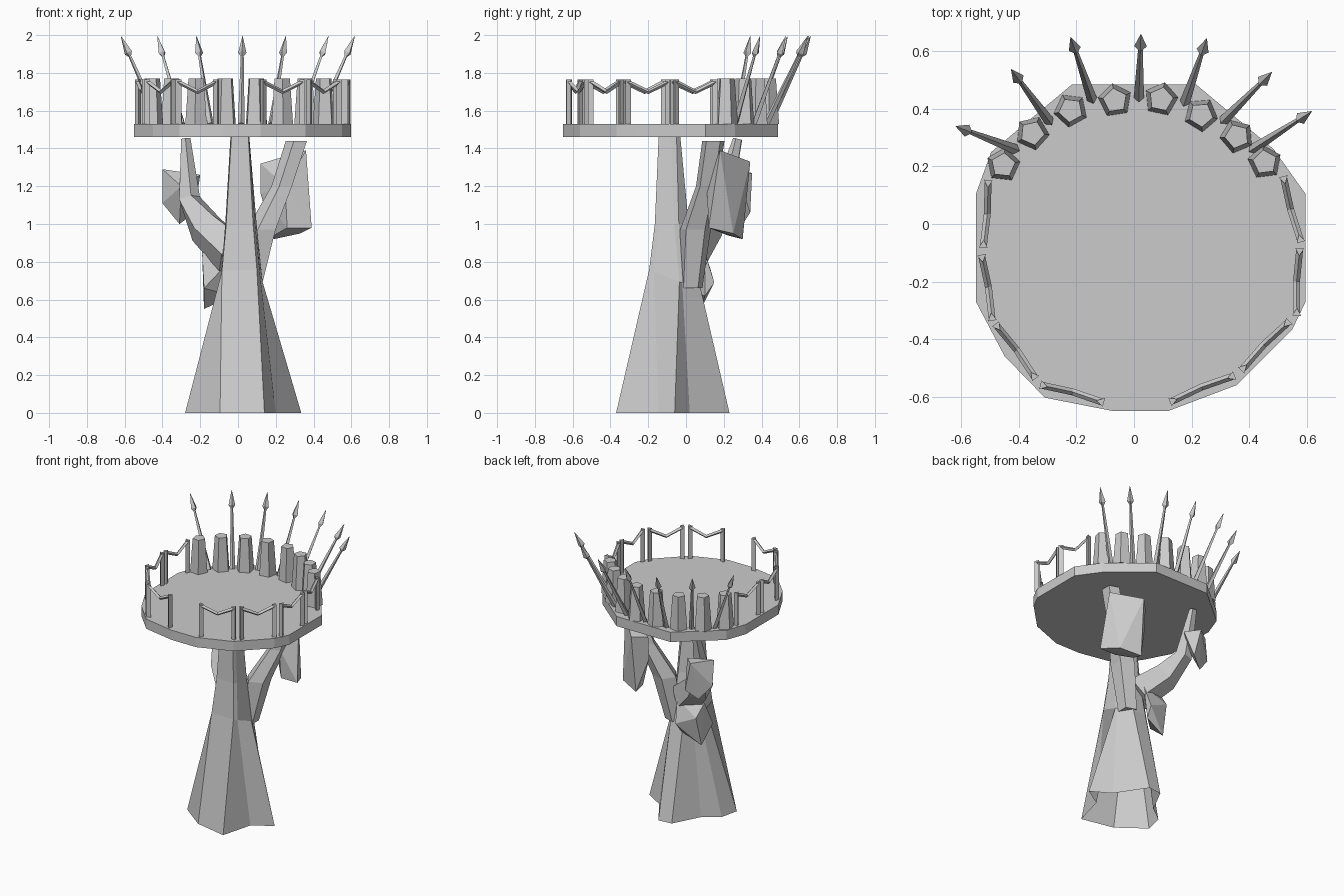
import bpy, bmesh, math
from mathutils import Vector

cube = bpy.data.objects.get("Cube")
if cube:
    bpy.data.objects.remove(cube, do_unlink=True)

grey = bpy.data.materials.new("stone_grey")
grey.use_nodes = True
colour = (0.6, 0.6, 0.6, 1)
grey.diffuse_color = colour
grey.node_tree.nodes["Principled BSDF"].inputs["Base Color"].default_value = colour


def finish(name, bm):
    bmesh.ops.recalc_face_normals(bm, faces=bm.faces)
    mesh = bpy.data.meshes.new(name)
    bm.to_mesh(mesh)
    bm.free()
    mesh.materials.append(grey)
    obj = bpy.data.objects.new(name, mesh)
    bpy.context.collection.objects.link(obj)
    return obj


def loft(name, rings, cap_start=True):
    """Skin a stack of rings that share the same point count."""
    bm = bmesh.new()
    loops = [[bm.verts.new(p) for p in ring] for ring in rings]
    n = len(loops[0])
    for a, b in zip(loops, loops[1:]):
        for i in range(n):
            j = (i + 1) % n
            bm.faces.new((a[i], a[j], b[j], b[i]))
    if cap_start:
        bm.faces.new(loops[0][::-1])
    bm.faces.new(loops[-1])
    return finish(name, bm)


def ring(centre, axis, radius, sides, turn=0.0):
    q = Vector(axis).to_track_quat('Z', 'Y')
    return [Vector(centre) + q @ Vector((radius * math.cos(turn + math.tau * i / sides),
                                         radius * math.sin(turn + math.tau * i / sides), 0))
            for i in range(sides)]


def limb(name, path, radii, sides=5):
    """Tapered tube along a path."""
    pts = [Vector(p) for p in path]
    rings = []
    for i, p in enumerate(pts):
        axis = pts[min(i + 1, len(pts) - 1)] - pts[max(i - 1, 0)]
        rings.append(ring(p, axis, radii[i], sides))
    return loft(name, rings)


def clump(name, points):
    bm = bmesh.new()
    for p in points:
        bm.verts.new(p)
    res = bmesh.ops.convex_hull(bm, input=bm.verts)
    bmesh.ops.delete(bm, geom=[v for v in res["geom_interior"]
                               if isinstance(v, bmesh.types.BMVert)], context='VERTS')
    return finish(name, bm)


UP = Vector((0, 0, 1))

# Platform
LOW, DECK = 1.46, 1.53
outline = [(-.215, .486), (.215, .486), (.486, .26), (.597, .104), (.597, -.27),
           (.55, -.368), (.358, -.56), (.12, -.65), (-.076, -.65), (-.31, -.604),
           (-.45, -.46), (-.55, -.27), (-.55, .104), (-.497, .25)]
loft("platform", [[(x, y, z) for x, y in outline] for z in (LOW, DECK)])

# Trunk with root flares, open underneath; the waist slopes down to the back
root = [(-.095, -.32), (.14, -.37), (.2, -.145), (.335, -.06), (.2, .02),
        (.06, .23), (-.04, .22), (-.14, .03), (-.25, -.05), (-.28, -.18)]
waist = [(-.085, -.18), (.1, -.195), (.115, -.17), (.13, -.035), (.125, -.02),
         (.07, .08), (-.03, .08), (-.08, .03), (-.09, -.03), (-.09, -.1)]
crown = [(-.035, -.14), (.055, -.145), (.06, -.12), (.06, -.08), (.06, -.05),
         (.03, -.03), (-.01, -.03), (-.035, -.045), (-.04, -.07), (-.04, -.1)]
neck = [(.55 * a + .45 * c, .4 * b + .6 * d) for (a, b), (c, d) in zip(waist, crown)]
trunk_rings = [[(x, y, z) for x, y in profile] for profile, z in
               ((root, 0), (neck, 1.0), (crown, LOW))]
trunk_rings.insert(1, [(x, y, .68 - .4 * y) for x, y in waist])
loft("trunk", trunk_rings, cap_start=False)

# Branches: the left one is cut level, the right one bends upward
stem = [((.07, .025, .66), .065), ((.13, .05, .97), .085),
        ((.237, .11, 1.2), .06), ((.315, .145, 1.44), .062)]
loft("left_branch", [ring(c, UP, r, 5) for c, r in stem])
limb("right_branch", [(-.02, .0, .84), (-.17, .1, .98), (-.26, .19, 1.13), (-.275, .275, 1.45)],
     [.12, .1, .06, .026])

# Foliage clumps
clump("left_foliage", [(.12, .26, 1.32), (.2, .34, 1.33), (.36, .18, 1.39), (.39, .12, .98),
                       (.25, .11, 1.2), (.33, .25, .95), (.19, .3, .92), (.12, .25, 1.16),
                       (.19, .22, .94), (.26, .12, .98)])
clump("right_foliage", [(-.4, .25, 1.29), (-.28, .35, 1.27), (-.2, .27, 1.26), (-.31, .3, 1.0),
                        (-.4, .27, 1.11), (-.23, .34, 1.06), (-.3, .19, 1.2)])
clump("lower_foliage", [(-.19, .06, .85), (.0, .1, .85), (-.18, .08, .55), (-.17, .13, .76),
                        (-.02, .15, .69), (-.18, -.05, .66), (-.03, .1, .62)])

# Tapered pentagonal merlons along the back
merlons = [(-.455, .205), (-.354, .316), (-.22, .396), (-.066, .43),
           (.094, .434), (.233, .38), (.358, .305), (.455, .215)]
for i, (x, y) in enumerate(merlons):
    turn = math.atan2(y, x) + math.pi
    loft(f"merlon_{i + 1}", [ring((x, y, DECK), UP, .06, 5, turn),
                             ring((x, y, 1.77), UP, .043, 5, turn)])

# Outward leaning spears: foot x, y then tip x, y
spears = [(-.413, .26, -.62, .34), (-.295, .358, -.427, .538), (-.146, .434, -.22, .65),
          (.017, .44, .024, .66), (.177, .424, .253, .645), (.312, .361, .479, .528),
          (.413, .26, .618, .392)]
for i, (fx, fy, tx, ty) in enumerate(spears):
    foot, tip = Vector((fx, fy, DECK)), Vector((tx, ty, 1.995))
    axis = tip - foot
    profile = [(0, .018), (.77, .008), (.81, .022), (1, .001)]
    loft(f"spear_{i + 1}", [ring(foot + axis * t, axis, r, 4) for t, r in profile])

# Railing sections: two posts and a sagging rail, start x, y then end x, y
sections = [(-.507, .15, -.524, -.08), (-.53, -.11, -.493, -.333), (-.48, -.35, -.344, -.535),
            (-.323, -.56, -.108, -.62), (.128, -.618, .347, -.528), (.375, -.507, .538, -.34),
            (.566, -.316, .576, -.087), (.58, -.06, .52, .163)]
for i, (ax, ay, bx, by) in enumerate(sections):
    a, b = Vector((ax, ay, 0)), Vector((bx, by, 0))
    along = (b - a).normalized()
    ends = (a + along * .006, b - along * .006)
    for side, p, way in (("start", ends[0], -along), ("end", ends[1], along)):
        turn = math.atan2(way.y, way.x)
        loft(f"rail_post_{side}_{i + 1}", [ring(p + UP * z, UP, .018, 3, turn)
                                           for z in (DECK, 1.765)])
    middle = (ends[0] + ends[1]) * .5 * .99 + UP * 1.7
    limb(f"rail_{i + 1}", [ends[0] + UP * 1.752, middle, ends[1] + UP * 1.752], [.012] * 3, 4)
